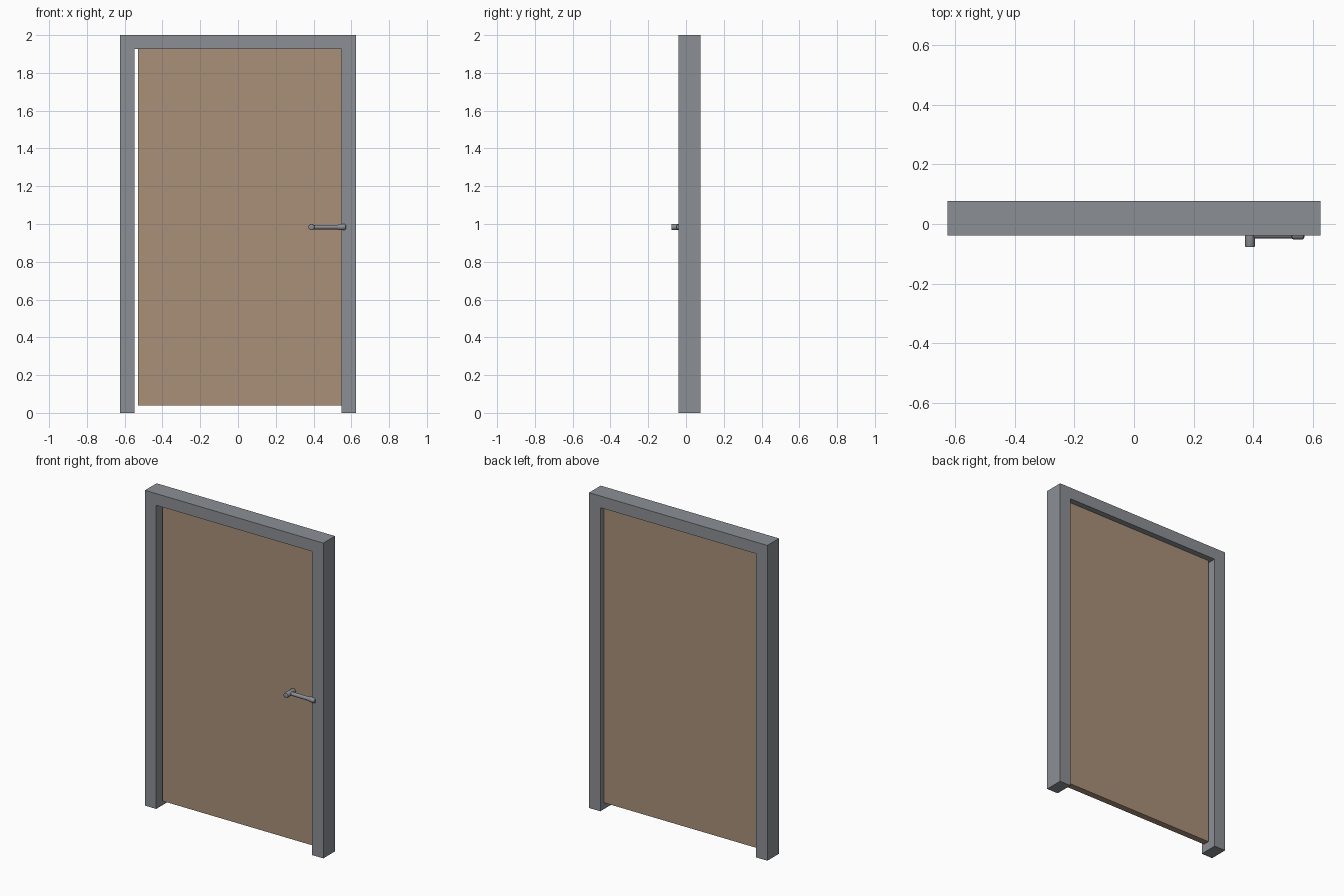
import bpy
import bmesh
from math import pi
from mathutils import Matrix, Vector

cube = bpy.data.objects.get("Cube")
if cube:
    bpy.data.objects.remove(cube, do_unlink=True)


def material(name, rgb):
    m = bpy.data.materials.new(name)
    m.use_nodes = True
    m.diffuse_color = (*rgb, 1)
    m.node_tree.nodes["Principled BSDF"].inputs["Base Color"].default_value = (*rgb, 1)
    return m


GREY = material("grey metal", (0.26, 0.275, 0.295))
WOOD = material("tan wood", (0.40, 0.28, 0.19))


def finish(name, bm, mat):
    bmesh.ops.recalc_face_normals(bm, faces=bm.faces)
    mesh = bpy.data.meshes.new(name)
    bm.to_mesh(mesh)
    bm.free()
    mesh.materials.append(mat)
    obj = bpy.data.objects.new(name, mesh)
    bpy.context.collection.objects.link(obj)
    return obj


def prism(name, outline, y0, y1, mat):
    """Extrude an outline in the xz plane from y0 to y1."""
    bm = bmesh.new()
    face = bm.faces.new([bm.verts.new((x, y0, z)) for x, z in outline])
    ext = bmesh.ops.extrude_face_region(bm, geom=[face])
    verts = [v for v in ext["geom"] if isinstance(v, bmesh.types.BMVert)]
    bmesh.ops.translate(bm, verts=verts, vec=(0, y1 - y0, 0))
    return finish(name, bm, mat)


def rod(name, start, end, radius, chamfer=0):
    """Round bar between two points, with optional chamfered ends."""
    start, end = Vector(start), Vector(end)
    axis = end - start
    turn = axis.to_track_quat('Z', 'Y').to_matrix().to_4x4()
    bm = bmesh.new()
    bmesh.ops.create_cone(bm, cap_ends=True, segments=16, radius1=radius, radius2=radius,
                          depth=axis.length,
                          matrix=Matrix.Translation((start + end) / 2) @ turn)
    if chamfer:
        rims = [e for e in bm.edges if any(len(f.verts) > 4 for f in e.link_faces)]
        bmesh.ops.bevel(bm, geom=rims, offset=chamfer, segments=2, profile=0.5, affect='EDGES')
    obj = finish(name, bm, GREY)
    bpy.ops.object.select_all(action='DESELECT')
    obj.select_set(True)
    bpy.context.view_layer.objects.active = obj
    bpy.ops.object.shade_smooth_by_angle(angle=pi / 6)
    return obj


# Frame: two jambs and a head in one piece, open at the floor
W, IN, TOP, HEAD = 0.626, 0.547, 2.0, 1.926
prism("door_frame", [(-W, 0), (-W, TOP), (W, TOP), (W, 0),
                     (IN, 0), (IN, HEAD), (-IN, HEAD), (-IN, 0)], -0.039, 0.078, GREY)

# Door leaf: narrow gap on one side, raised off the floor
prism("door_leaf", [(-0.53, 0.04), (-0.53, HEAD), (IN, HEAD), (IN, 0.04)], 0.0, 0.041, WOOD)

# Handle: post out of the leaf, lever, rounded end
Z = 0.984
rod("handle_post", (0.389, 0.005, Z), (0.389, -0.078, Z), 0.0165, 0.004)
rod("handle_lever", (0.389, -0.036, Z), (0.54, -0.036, Z), 0.012)
rod("handle_end", (0.527, -0.036, Z), (0.572, -0.036, Z), 0.0165, 0.009)
